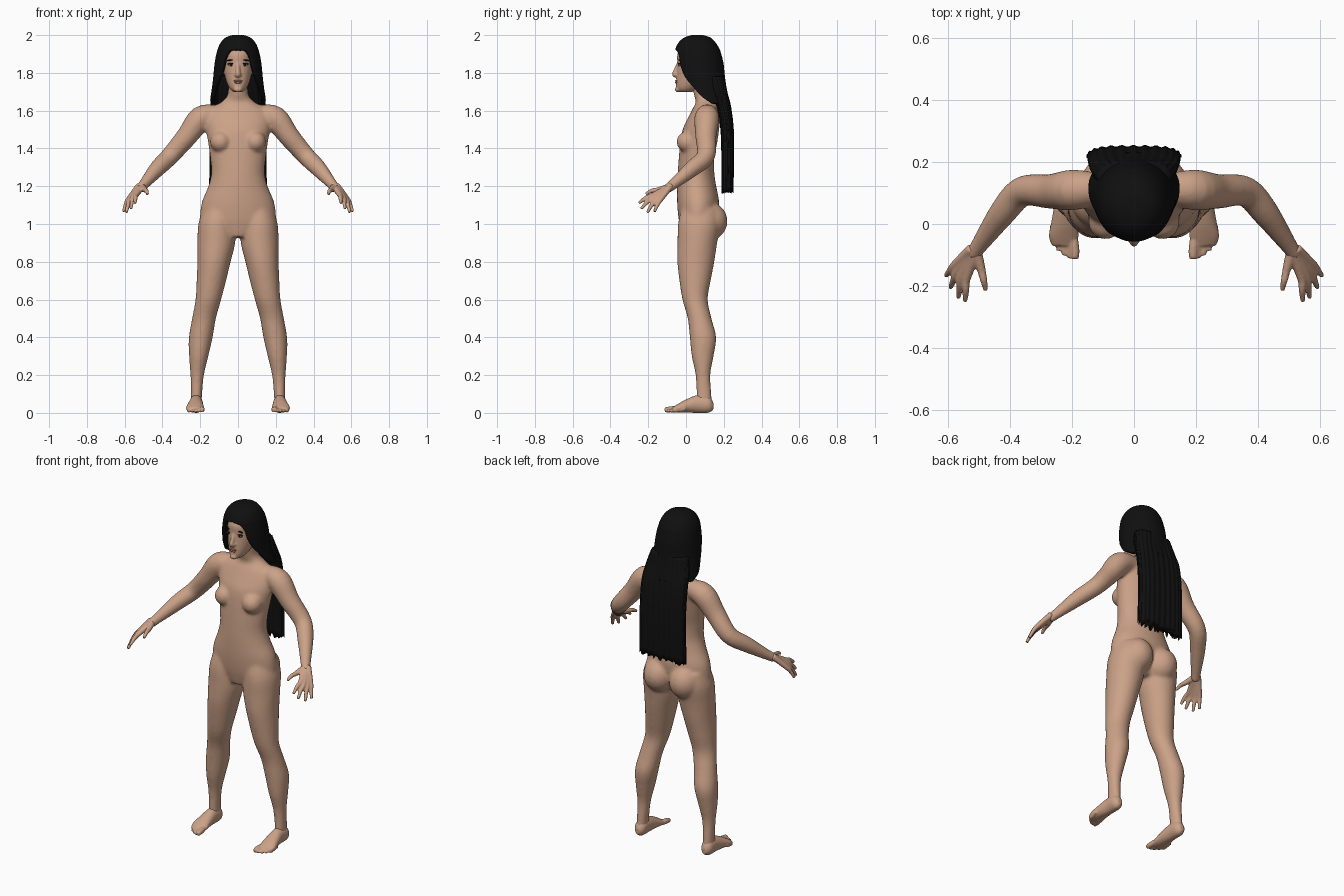
import bpy, bmesh, math, random
from mathutils import Vector, Matrix

cube = bpy.data.objects.get("Cube")
if cube:
    bpy.data.objects.remove(cube)
random.seed(4)


def material(name, r, g, b):
    mat = bpy.data.materials.new(name)
    mat.use_nodes = True
    mat.diffuse_color = (r, g, b, 1)
    bsdf = next(n for n in mat.node_tree.nodes if n.type == 'BSDF_PRINCIPLED')
    bsdf.inputs["Base Color"].default_value = (r, g, b, 1)
    bsdf.inputs["Roughness"].default_value = 0.7
    return mat


SKIN = material("skin", 0.60, 0.36, 0.245)
HAIR = material("black hair", 0.005, 0.005, 0.005)
LIPS = material("lips", 0.42, 0.19, 0.14)
WHITE = material("eye white", 0.6, 0.57, 0.53)
DARK = material("iris and lashes", 0.01, 0.008, 0.007)


def resample(rows, steps=4):
    """Catmull-Rom interpolation of every column of a table."""
    rows = [rows[0]] + list(rows) + [rows[-1]]
    out = []
    for a, b, c, d in zip(rows, rows[1:], rows[2:], rows[3:]):
        for k in range(steps):
            t = k / steps
            out.append([q + 0.5 * t * (r - p + t * (2*p - 5*q + 4*r - s + t * (3*(q - r) + s - p)))
                        for p, q, r, s in zip(a, b, c, d)])
    return out + [list(rows[-1])]


def skin_rings(bm, rings, closed=True):
    """Bridge rings of points; closed rings also get end caps."""
    vs = [[bm.verts.new(p) for p in ring] for ring in rings]
    n = len(vs[0])
    for a, b in zip(vs, vs[1:]):
        for i in range(n if closed else n - 1):
            j = (i + 1) % n
            bm.faces.new((a[i], a[j], b[j], b[i]))
    bm.faces.new(vs[0])
    if closed:
        bm.faces.new(vs[-1][::-1])
    return vs


def loft(bm, rows, u, v, n=32):
    """Elliptical rings; each row is x, y, z, radius along u, radius along v."""
    rings = []
    for x, y, z, ru, rv in resample(rows):
        angles = [math.tau * i / n for i in range(n)]
        rings.append([Vector((x, y, z)) + u * ru * math.cos(t) + v * rv * math.sin(t) for t in angles])
    return skin_rings(bm, rings)


def tube(bm, rows, n=16):
    """Round tapered limb; each row is x, y, z, radius."""
    rows = resample(rows)
    pts = [Vector(r[:3]) for r in rows]
    rings = []
    for i, p in enumerate(pts):
        d = pts[min(i + 1, len(pts) - 1)] - pts[max(i - 1, 0)]
        u = d.cross(Vector((0.3, 0.9, 0.1))).normalized()
        v = d.cross(u).normalized()
        rings.append([p + rows[i][3] * (u * math.cos(t) + v * math.sin(t))
                      for t in (math.tau * k / n for k in range(n))])
    skin_rings(bm, rings)


def ball(bm, centre, radii, tilt=0.0):
    m = Matrix.Translation(centre) @ Matrix.Rotation(tilt, 4, 'Y') @ Matrix.Diagonal((*radii, 1))
    bmesh.ops.create_uvsphere(bm, u_segments=24, v_segments=16, radius=1, matrix=m)


def finish(name, bm, mat, voxel=0, smooth=0):
    bmesh.ops.recalc_face_normals(bm, faces=bm.faces)
    for f in bm.faces:
        f.smooth = True
    me = bpy.data.meshes.new(name)
    bm.to_mesh(me)
    bm.free()
    me.materials.append(mat)
    ob = bpy.data.objects.new(name, me)
    bpy.context.collection.objects.link(ob)
    if voxel:
        mod = ob.modifiers.new("fuse", 'REMESH')
        mod.mode = 'VOXEL'
        mod.voxel_size = voxel
        mod.use_smooth_shade = True
        mod = ob.modifiers.new("soften", 'SMOOTH')
        mod.factor = 0.5
        mod.iterations = smooth
    return ob


X, Y, Z = Vector((1, 0, 0)), Vector((0, 1, 0)), Vector((0, 0, 1))


def profile(rows):
    """Turn z, front, back, half width into loft rows on the centre line."""
    return [(0, (f + b) / 2, z, w, (b - f) / 2) for z, f, b, w in rows]


# Body: trunk and neck, with legs and arms fused in
body = bmesh.new()
loft(body, profile([
    (.93, -.02, .12, .07), (1, -.035, .16, .19), (1.05, -.042, .17, .2), (1.12, -.047, .175, .19),
    (1.2, -.047, .16, .157), (1.27, -.044, .15, .141), (1.35, -.038, .15, .147),
    (1.43, -.03, .165, .158), (1.5, -.018, .175, .17), (1.56, .01, .18, .175),
    (1.61, .035, .175, .15), (1.645, .052, .165, .09), (1.68, .043, .15, .057),
    (1.74, .03, .14, .052), (1.8, .02, .13, .05)]), X, Y, 48)
LEG = [(.1, .075, 1.08, .085, .1), (.112, .07, 1, .098, .112), (.115, .06, .9, .1, .105),
       (.127, .052, .8, .088, .098), (.141, .048, .7, .078, .083), (.157, .048, .6, .068, .067),
       (.18, .072, .5, .063, .063), (.197, .09, .4, .063, .07), (.208, .088, .3, .051, .058),
       (.216, .09, .2, .036, .039), (.22, .095, .1, .03, .04), (.222, .095, .03, .03, .042)]
ARM = [(.11, .115, 1.58, .05), (.195, .11, 1.56, .066), (.27, .105, 1.465, .056),
       (.36, .105, 1.36, .049), (.425, .035, 1.295, .044), (.5, -.07, 1.208, .028),
       (.52, -.1, 1.185, .026)]
for s in (1, -1):
    loft(body, [(s * r[0], *r[1:]) for r in LEG], X, Y)
    tube(body, [(s * r[0], *r[1:]) for r in ARM], 24)
    ball(body, (s * .085, .122, 1.015), (.09, .098, .1))
    ball(body, (s * .092, .008, 1.435), (.056, .058, .056))
finish("body", body, SKIN, .009, 8)

# Hands: palm strands and fingers fused together
FINGERS = [((.54, -.175, 1.152), (.545, -.25, 1.11)), ((.557, -.168, 1.142), (.567, -.238, 1.08)),
           ((.57, -.153, 1.133), (.592, -.205, 1.06)), ((.578, -.132, 1.133), (.607, -.167, 1.065)),
           ((.492, -.15, 1.18), (.478, -.213, 1.158))]
# Feet: wedge from heel to ball, with a row of toes
FOOT = [(.222, .145, .036, .014, .018), (.222, .12, .045, .033, .044), (.222, .06, .047, .036, .047),
        (.225, 0, .036, .043, .035), (.227, -.04, .025, .048, .024), (.225, -.07, .016, .04, .014)]
for s, side in ((1, "left"), (-1, "right")):
    hand = bmesh.new()
    for k, (knuckle, tip) in enumerate(FINGERS):
        wrist = Vector((.505 + .006 * k, -.08, 1.203)) if k < 4 else Vector((.508, -.09, 1.197))
        mid = Vector(knuckle).lerp(Vector(tip), .5) + Vector((0, 0, .007))
        path = [(wrist, .018), (Vector(knuckle), .014), (mid, .0115), (Vector(tip), .008)]
        tube(hand, [(s * p.x, p.y, p.z, r) for p, r in path])
    finish(side + "_hand", hand, SKIN, .005, 3)

    foot = bmesh.new()
    loft(foot, [(s * r[0], *r[1:]) for r in FOOT], X, Z)
    for k in range(5):
        x, tip, r = .191 + .0175 * k, -.113 + .003 * k * k, (.0155 if k == 0 else .011 - .0005 * k)
        tube(foot, [(s * (x + .004), tip + .06, .022, r), (s * x, tip + .025, r + .003, r),
                    (s * x, tip, r, r * .8)])
    finish(side + "_foot", foot, SKIN, .005, 3)

# Head with nose, brow ridge and ears
head = bmesh.new()
loft(head, profile([
    (1.698, -.034, .03, .022), (1.715, -.05, .06, .042), (1.75, -.052, .1, .06),
    (1.8, -.049, .13, .073), (1.85, -.046, .15, .079), (1.9, -.045, .16, .08),
    (1.95, -.015, .14, .07), (1.975, .02, .1, .04)]), X, Y, 40)
tube(head, [(0, -.04, 1.85, .009), (0, -.052, 1.82, .011), (0, -.061, 1.792, .013), (0, -.05, 1.782, .01)])
ball(head, (0, -.045, 1.712), (.022, .014, .014))
for s in (1, -1):
    ball(head, (s * .011, -.052, 1.79), (.009, .01, .008))
    ball(head, (s * .08, .05, 1.83), (.01, .02, .032))
finish("head", head, SKIN, .005, 4)

# Facial features set shallowly into the face
lips = bmesh.new()
ball(lips, (0, -.05, 1.758), (.023, .007, .005))
ball(lips, (0, -.05, 1.749), (.019, .008, .006))
finish("lips", lips, LIPS)
for s, side in ((1, "left"), (-1, "right")):
    for part, mat, x, y, z, size, tilt in (
            ("eye", WHITE, .036, -.033, 1.842, (.016, .006, .007), 0),
            ("iris", DARK, .036, -.037, 1.842, (.007, .004, .007), 0),
            ("lashes", DARK, .038, -.034, 1.849, (.02, .008, .004), .1),
            ("brow", DARK, .038, -.034, 1.868, (.021, .007, .004), .12)):
        bm = bmesh.new()
        ball(bm, (s * x, y, z), size, s * tilt)
        finish(side + "_" + part, bm, mat)

# Hair cap: rings open at the front; last column is the half angle of the opening
CAP = [(2, .03, .09, .03, 0), (1.987, -.01, .13, .066, 0), (1.96, -.04, .157, .092, 0),
       (1.928, -.056, .177, .107, 0), (1.915, -.058, .182, .111, .42), (1.88, -.06, .192, .119, .64),
       (1.84, -.06, .2, .125, .7), (1.78, -.05, .206, .131, .85), (1.72, -.03, .215, .138, 1.15),
       (1.67, -.02, .226, .146, 1.45), (1.64, 0, .232, .148, 1.8)]
cap = bmesh.new()
rings = []
for z, f, b, w, gap in resample(CAP, 3):
    gap, n = max(gap, 0), 72
    angles = [gap + (math.tau - 2 * gap) * i / n for i in range(n + 1)]
    rings.append([(w * math.sin(t), (f + b) / 2 - (b - f) / 2 * math.cos(t), z) for t in angles])
skin_rings(cap, rings, closed=False)
bmesh.ops.remove_doubles(cap, verts=cap.verts, dist=.0001)
cap_ob = finish("hair_cap", cap, HAIR)
thick = cap_ob.modifiers.new("thickness", 'SOLIDIFY')
thick.thickness = .022
thick.offset = -1

# Long back hair: a rippled flat fall with a ragged hem
fall = bmesh.new()
vs = loft(fall, profile([
    (1.78, .1, .2, .115), (1.7, .13, .216, .137), (1.62, .165, .236, .148), (1.5, .185, .25, .15),
    (1.35, .19, .252, .151), (1.18, .19, .248, .153)]), X, Y, 120)
for ring in vs:
    cy = sum(v.co.y for v in ring) / len(ring)
    half = max(v.co.x for v in ring)
    for i, v in enumerate(ring):
        flat = max(abs(v.co.x) / half, .05)
        depth = (1 - flat ** 4) ** .5 / max((1 - flat ** 2) ** .5, .05) if flat < 1 else 1
        v.co.y = cy + (v.co.y - cy) * min(depth, 1.5) + .003 * math.sin(i * 1.3)
for v in vs[-1]:
    v.co.z += random.uniform(-.02, .015)
finish("hair_fall", fall, HAIR)
